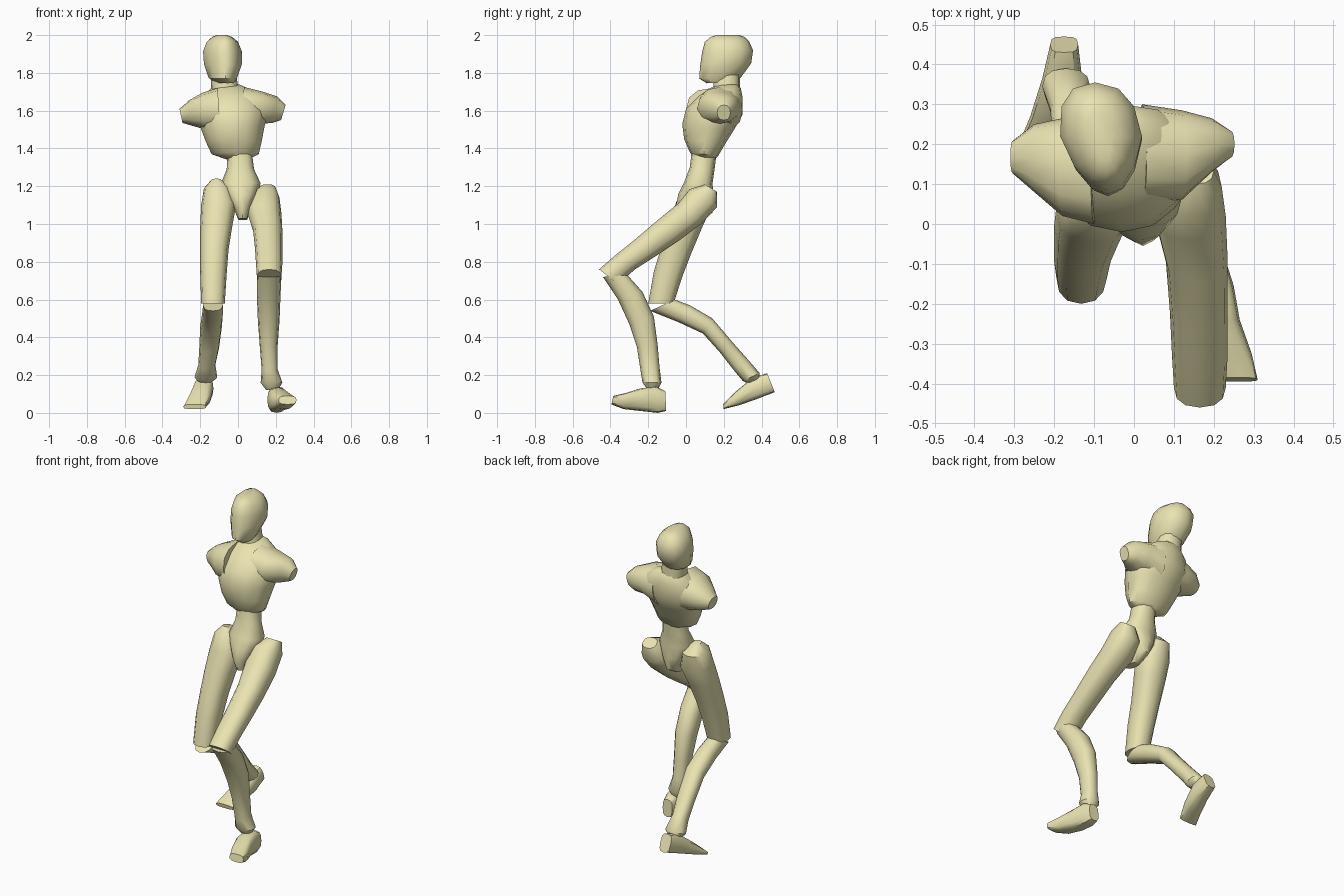
import bpy, bmesh
from math import cos, sin, pi, radians, copysign
from mathutils import Vector

mat = bpy.data.materials.new("pale_yellow")
mat.diffuse_color = (0.82, 0.77, 0.44, 1)


def power(v, p):
    return copysign(abs(v) ** p, v)


def skin(name, rings, n=12, box=0.85, skew=0.0, egg=0.0):
    """Loft closed rings, each (centre, half vector across, half vector front-to-back)."""
    bm = bmesh.new()
    loops = []
    for c, u, v in rings:
        loop = []
        for i in range(n):
            a = 2 * pi * i / n
            s = power(sin(a), box)
            w = power(cos(a), box) * (1 + egg * min(s, 0))
            loop.append(bm.verts.new(c + u * w + v * s + Vector((skew * s, 0, 0))))
        loops.append(loop)
    for a, b in zip(loops, loops[1:]):
        for i in range(n):
            j = (i + 1) % n
            bm.faces.new((a[i], a[j], b[j], b[i]))
    bm.faces.new(loops[0])
    bm.faces.new(loops[-1])
    bmesh.ops.recalc_face_normals(bm, faces=bm.faces)
    me = bpy.data.meshes.new(name)
    bm.to_mesh(me)
    bm.free()
    me.materials.append(mat)
    ob = bpy.data.objects.new(name, me)
    bpy.context.collection.objects.link(ob)
    bpy.ops.object.select_all(action='DESELECT')
    ob.select_set(True)
    bpy.context.view_layer.objects.active = ob
    bpy.ops.object.shade_smooth_by_angle(angle=radians(42))


def body(name, rows, **kw):
    """Rows: front y, z, back y, z, left x, right x."""
    rings = []
    for yf, zf, yb, zb, x0, x1 in rows:
        rings.append((Vector(((x0 + x1) / 2, (yf + yb) / 2, (zf + zb) / 2)),
                      Vector(((x1 - x0) / 2, 0, 0)),
                      Vector((0, (yb - yf) / 2, (zb - zf) / 2))))
    skin(name, rings, **kw)


def shoulder(name, rows, lean):
    """Rows: x, front y, back y, low z, high z; lean tips the cut end."""
    rings = []
    for x, y0, y1, z0, z1 in rows:
        rings.append((Vector((x, (y0 + y1) / 2, (z0 + z1) / 2)),
                      Vector((0, (y1 - y0) / 2, 0)),
                      Vector((lean, 0, (z1 - z0) / 2))))
    skin(name, rings)


# Head and neck
body("head", [(.11, 1.745, .25, 1.755, -.12, -.02), (.07, 1.77, .29, 1.775, -.155, -.005),
              (.075, 1.84, .345, 1.85, -.18, .02), (.085, 1.91, .355, 1.92, -.185, .02),
              (.10, 1.965, .335, 1.965, -.165, .0), (.13, 1.99, .31, 1.99, -.135, -.03),
              (.16, 2.0, .28, 2.0, -.11, -.06)], skew=-.015, egg=.3)
body("neck", [(.14, 1.68, .285, 1.68, -.14, .01), (.15, 1.79, .285, 1.79, -.145, -.01)])

# Chest with cut-off shoulders
body("chest", [(.04, 1.35, .15, 1.34, -.07, .06), (.02, 1.38, .17, 1.36, -.14, .11),
               (-.01, 1.45, .205, 1.42, -.17, .125), (-.02, 1.53, .255, 1.50, -.20, .14),
               (.0, 1.61, .30, 1.58, -.22, .16), (.07, 1.68, .30, 1.67, -.19, .13),
               (.13, 1.72, .29, 1.72, -.14, .05), (.17, 1.735, .27, 1.74, -.12, .01)],
     egg=.2)
shoulder("shoulder_right", [(.02, .06, .30, 1.49, 1.725), (.12, .06, .285, 1.53, 1.70),
                            (.195, .13, .265, 1.535, 1.675), (.24, .165, .235, 1.55, 1.63)], .012)
shoulder("shoulder_left", [(-.10, .0, .28, 1.49, 1.72), (-.18, .02, .265, 1.50, 1.695),
                           (-.25, .08, .25, 1.52, 1.655), (-.302, .125, .21, 1.535, 1.61)], -.008)

# Waist tapering into the pelvis
body("abdomen", [(.03, 1.38, .16, 1.36, -.055, .075), (.02, 1.30, .15, 1.28, -.06, .085),
                 (-.01, 1.22, .14, 1.21, -.09, .12), (-.04, 1.16, .15, 1.14, -.065, .10),
                 (-.055, 1.09, .14, 1.06, -.02, .065), (-.035, 1.03, .07, 1.02, .0, .05)])

# Forward leg
body("thigh_right", [(.10, 1.21, .165, 1.17, .11, .20), (.02, 1.185, .165, 1.09, .06, .22),
                     (-.04, 1.11, .08, 1.00, .05, .23), (-.15, 1.02, -.04, .91, .08, .235),
                     (-.28, .91, -.16, .83, .09, .235), (-.38, .83, -.27, .76, .095, .235),
                     (-.46, .76, -.36, .68, .10, .23)])
body("shin_right", [(-.44, .72, -.31, .73, .10, .23), (-.36, .60, -.23, .64, .10, .225),
                    (-.30, .47, -.17, .51, .105, .22), (-.26, .35, -.15, .36, .115, .21),
                    (-.24, .22, -.14, .24, .125, .21), (-.23, .16, -.13, .16, .12, .235),
                    (-.20, .12, -.15, .12, .15, .21)])
body("foot_right", [(-.11, .115, -.105, .01, .17, .235), (-.16, .14, -.15, .0, .16, .25),
                    (-.24, .13, -.24, .01, .155, .265), (-.32, .105, -.33, .02, .18, .295),
                    (-.385, .09, -.395, .045, .215, .31)], box=.65)

# Trailing leg
body("thigh_left", [(.03, 1.24, .09, 1.23, -.14, -.09), (-.02, 1.20, .14, 1.18, -.18, -.04),
                    (-.05, 1.12, .13, 1.08, -.195, -.01), (-.09, 1.0, .085, .98, -.20, -.03),
                    (-.13, .88, .03, .85, -.20, -.05), (-.17, .75, -.02, .72, -.20, -.06),
                    (-.20, .58, -.065, .58, -.195, -.07)])
body("shin_left", [(-.06, .60, -.19, .54, -.185, -.08), (.02, .57, -.04, .48, -.19, -.08),
                   (.14, .50, .09, .42, -.20, -.085), (.25, .37, .18, .32, -.205, -.10),
                   (.33, .28, .25, .23, -.21, -.12), (.39, .21, .30, .17, -.23, -.11),
                   (.39, .18, .33, .155, -.21, -.14)])
body("foot_left", [(.43, .21, .47, .11, -.21, -.14), (.35, .185, .38, .075, -.23, -.13),
                   (.26, .11, .28, .04, -.26, -.145), (.195, .045, .20, .02, -.29, -.17)],
     box=.65)
